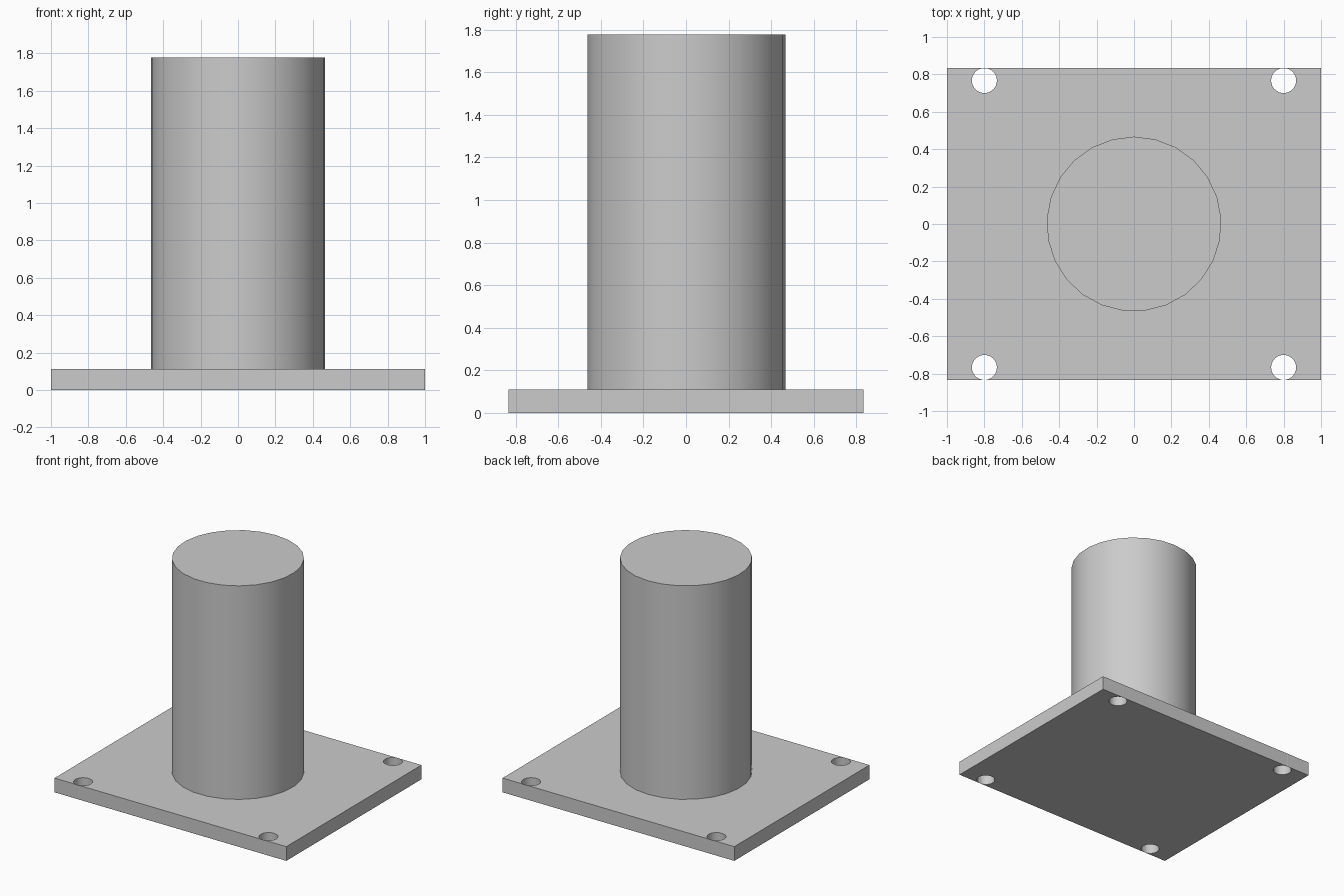
import bpy
import bmesh
import math

cube = bpy.data.objects.get("Cube")
if cube:
    bpy.data.objects.remove(cube, do_unlink=True)

PLATE_X, PLATE_Y, PLATE_H = 1.0, 0.833, 0.111
COLUMN_R, COLUMN_TOP = 0.467, 1.777
HOLE_X, HOLE_Y, HOLE_R = 0.8, 0.767, 0.067
SIDES = 25

grey = bpy.data.materials.new("plain grey")
grey.use_nodes = True
colour = (0.6, 0.6, 0.6, 1)
grey.diffuse_color = colour
for node in grey.node_tree.nodes:
    if node.type == "BSDF_PRINCIPLED":
        node.inputs["Base Color"].default_value = colour


def circle(cx, cy, radius):
    # First point lies towards the back (+y)
    steps = [2 * math.pi * i / SIDES for i in range(SIDES)]
    return [(cx + radius * math.sin(a), cy + radius * math.cos(a)) for a in steps]


def extruded(name, outlines, bottom, top):
    # Fill closed outlines (inner ones become holes) and extrude upwards
    curve = bpy.data.curves.new(name, "CURVE")
    curve.dimensions = "2D"
    curve.fill_mode = "BOTH"
    curve.extrude = (top - bottom) / 2
    for outline in outlines:
        spline = curve.splines.new("POLY")
        spline.points.add(len(outline) - 1)
        for point, (x, y) in zip(spline.points, outline):
            point.co = (x, y, 0, 1)
        spline.use_cyclic_u = True
    obj = bpy.data.objects.new(name, curve)
    bpy.context.collection.objects.link(obj)
    bpy.ops.object.select_all(action="DESELECT")
    obj.select_set(True)
    bpy.context.view_layer.objects.active = obj
    bpy.ops.object.convert(target="MESH")
    obj = bpy.context.object

    # Weld caps to walls and set the part at its height
    bm = bmesh.new()
    bm.from_mesh(obj.data)
    bmesh.ops.remove_doubles(bm, verts=bm.verts, dist=0.0005)
    bmesh.ops.translate(bm, verts=bm.verts, vec=(0, 0, (top + bottom) / 2))
    bmesh.ops.recalc_face_normals(bm, faces=bm.faces)
    bm.to_mesh(obj.data)
    bm.free()
    obj.data.materials.clear()
    obj.data.materials.append(grey)
    bpy.ops.object.shade_smooth_by_angle(angle=math.radians(30))
    return obj


# Base plate with a bolt hole in each corner
corners = [(-1, -1), (1, -1), (1, 1), (-1, 1)]
outlines = [[(sx * PLATE_X, sy * PLATE_Y) for sx, sy in corners]]
outlines += [circle(sx * HOLE_X, sy * HOLE_Y, HOLE_R) for sx, sy in corners]
extruded("base_plate", outlines, 0, PLATE_H)

# Solid round column standing on the plate
extruded("column", [circle(0, 0, COLUMN_R)], PLATE_H, COLUMN_TOP)
